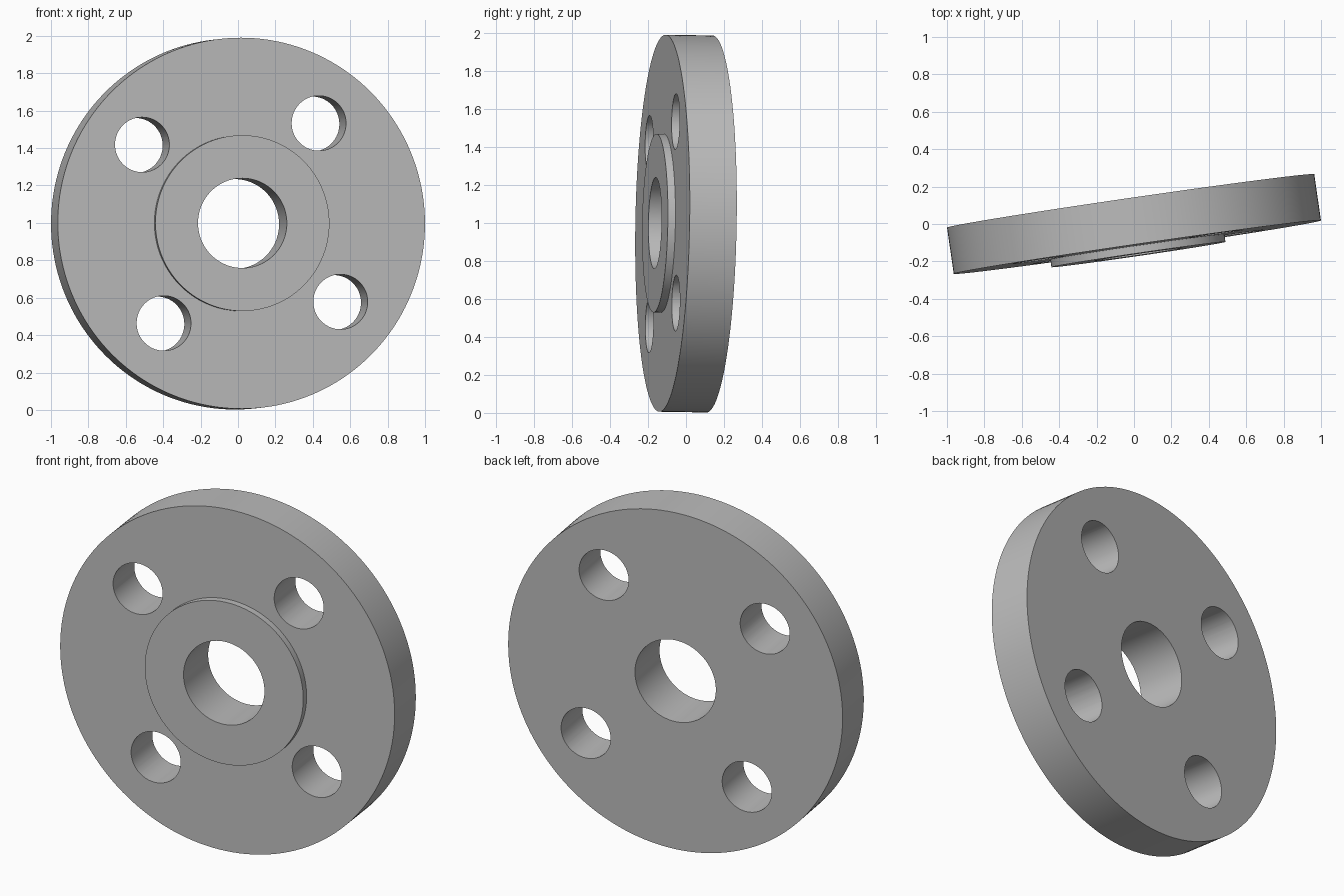
import bpy
import bmesh
from math import cos, sin, pi, radians
from mathutils import Vector, Matrix

cube = bpy.data.objects.get("Cube")
if cube:
    bpy.data.objects.remove(cube, do_unlink=True)

DISC_R, FACE_R, BORE_R = 0.992, 0.47, 0.24
HALF_T, FACE_H = 0.125, 0.04
BOLT_R, BOLT_CIRCLE, BOLT_COUNT, BOLT_START = 0.147, 0.68, 4, radians(51.85)
SEGMENTS = 160

steel = bpy.data.materials.new("plain grey")
steel.use_nodes = True
grey = (0.5, 0.5, 0.5, 1)
steel.diffuse_color = grey
steel.node_tree.nodes["Principled BSDF"].inputs["Base Color"].default_value = grey


def make_object(name, bm):
    bmesh.ops.recalc_face_normals(bm, faces=bm.faces)
    mesh = bpy.data.meshes.new(name)
    bm.to_mesh(mesh)
    bm.free()
    mesh.materials.append(steel)
    obj = bpy.data.objects.new(name, mesh)
    bpy.context.collection.objects.link(obj)
    return obj


def lathe(name, profile):
    """Turn a closed (radius, height) profile about local z."""
    bm = bmesh.new()
    rings = []
    for i in range(SEGMENTS):
        a = 2 * pi * i / SEGMENTS
        rings.append([bm.verts.new((r * cos(a), r * sin(a), h)) for r, h in profile])
    n = len(profile)
    for i, ring in enumerate(rings):
        after = rings[(i + 1) % SEGMENTS]
        for j in range(n):
            k = (j + 1) % n
            bm.faces.new((ring[j], after[j], after[k], ring[k]))
    return make_object(name, bm)


# Disc with raised face and centre bore
top = HALF_T + FACE_H
flange = lathe("flange", [
    (BORE_R, -HALF_T), (DISC_R, -HALF_T), (DISC_R, HALF_T),
    (FACE_R, HALF_T), (FACE_R, top), (BORE_R, top)])

# Bolt holes
bm = bmesh.new()
for i in range(BOLT_COUNT):
    a = BOLT_START + 2 * pi * i / BOLT_COUNT
    place = Matrix.Translation((BOLT_CIRCLE * cos(a), BOLT_CIRCLE * sin(a), 0))
    bmesh.ops.create_cone(bm, cap_ends=True, segments=64, radius1=BOLT_R,
                          radius2=BOLT_R, depth=1, matrix=place)
cutter = make_object("bolt_hole_cutter", bm)
cutter.hide_render = True

bpy.ops.object.select_all(action="DESELECT")
bpy.context.view_layer.objects.active = flange
flange.select_set(True)
cut = flange.modifiers.new("bolt_holes", "BOOLEAN")
cut.operation = "DIFFERENCE"
cut.solver = "EXACT"
cut.object = cutter
bpy.ops.object.modifier_apply(modifier=cut.name)
bpy.data.objects.remove(cutter, do_unlink=True)
bpy.ops.object.shade_smooth_by_angle(angle=radians(30))

# Stand the flange up, turned slightly and leaning back a little
normal = Vector((0.1455, -1, 0.0165)).normalized()
across = Vector((0, 0, 1)).cross(normal).normalized()
up = normal.cross(across)
turn = Matrix((across, up, normal)).transposed().to_4x4()
flange.matrix_world = Matrix.Translation((0, 0, 0.996)) @ turn
